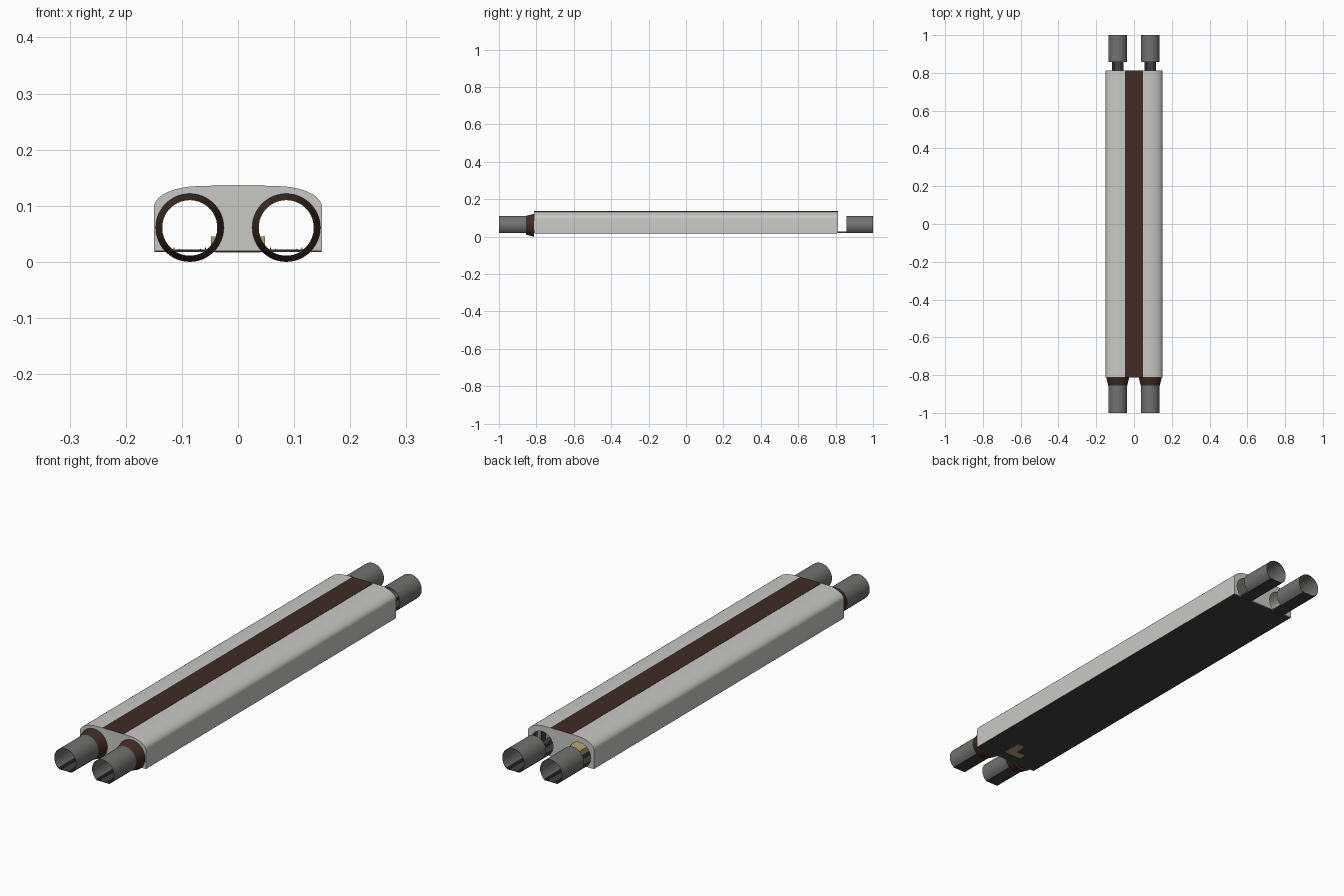
import bpy, bmesh, math

if "Cube" in bpy.data.objects:
    bpy.data.objects.remove(bpy.data.objects["Cube"])

CX, CZ, R = 0.086, 0.061, 0.050      # tube centre and radius
FLOOR = 0.021                        # level of the flat floor
END = 0.812                          # half length of the station hall


def material(name, rgb):
    m = bpy.data.materials.new(name)
    m.diffuse_color = (*rgb, 1)
    m.use_nodes = True
    m.node_tree.nodes["Principled BSDF"].inputs["Base Color"].default_value = m.diffuse_color
    return m


LIGHT = material("light_concrete", (0.58, 0.58, 0.56))
GREY = material("tube_grey", (0.165, 0.17, 0.16))
BROWN = material("dark_brown", (0.052, 0.025, 0.018))
DARK = material("floor_charcoal", (0.05, 0.05, 0.052))
TAN = material("platform_tan", (0.50, 0.37, 0.16))
STEEL = material("rail_steel", (0.09, 0.09, 0.095))


def finish(name, bm, mat, smooth=True):
    bmesh.ops.recalc_face_normals(bm, faces=bm.faces)
    me = bpy.data.meshes.new(name)
    bm.to_mesh(me)
    bm.free()
    me.materials.append(mat)
    ob = bpy.data.objects.new(name, me)
    bpy.context.collection.objects.link(ob)
    if smooth:
        bpy.ops.object.select_all(action='DESELECT')
        ob.select_set(True)
        bpy.context.view_layer.objects.active = ob
        bpy.ops.object.shade_smooth_by_angle(angle=math.radians(30))
    return ob


def prism(name, outline, y0, y1, mat, smooth=True):
    """Extrude an (x, z) outline along y."""
    bm = bmesh.new()
    face = bm.faces.new([bm.verts.new((x, y0, z)) for x, z in outline])
    out = bmesh.ops.extrude_face_region(bm, geom=[face])
    verts = [g for g in out["geom"] if isinstance(g, bmesh.types.BMVert)]
    bmesh.ops.translate(bm, verts=verts, vec=(0, y1 - y0, 0))
    return finish(name, bm, mat, smooth)


def box(name, x0, x1, y0, y1, z0, z1, mat):
    return prism(name, [(x0, z0), (x1, z0), (x1, z1), (x0, z1)], y0, y1, mat, False)


def arch(cx, r, z_cut, n=32):
    """Circle cut flat at z_cut, from its right foot over the top to its left."""
    a = math.asin((z_cut - CZ) / r)
    return [(cx + r * math.cos(a + (math.pi - 2 * a) * i / n),
             CZ + r * math.sin(a + (math.pi - 2 * a) * i / n)) for i in range(n + 1)]


def hall(t=0.0, n=10):
    """Hall outline from right foot over the roof to left foot, inset by t."""
    right = [(0.150 - t, 0.019)]
    for i in range(n + 1):
        a = math.pi / 2 * i / n
        right.append((0.070 + (0.080 - t) * math.cos(a), 0.097 + (0.038 - t) * math.sin(a)))
    return right + [(-x, z) for x, z in reversed(right)]


# station hall: shell, end walls with tube openings, roof strip, floor
prism("hall_shell", hall() + hall(0.004)[::-1], -END, END, LIGHT)
openings = arch(-CX, R, 0.019)[::-1] + arch(CX, R, 0.019)[::-1]
wall = hall() + openings
prism("front_wall", wall, -END - 0.001, -END + 0.004, LIGHT)
prism("back_wall", wall, END - 0.004, END + 0.001, LIGHT)
box("roof_strip", -0.048, 0.048, -END, END, 0.134, 0.136, BROWN)
box("hall_floor", -0.149, 0.149, -END + 0.004, END - 0.004, 0.018, FLOOR, DARK)

# island platform, and its stair well showing under the floor
box("platform", -0.048, 0.048, -END + 0.01, END - 0.01, FLOOR, 0.045, TAN)
box("stair_well_base", -0.040, 0.040, -0.765, -0.735, 0.0165, 0.018, TAN)
box("stair_well_side", 0.005, 0.040, -0.735, -0.685, 0.0165, 0.018, TAN)

for side, cx in (("left", -CX), ("right", CX)):
    # open tube ends
    ring = arch(cx, R, 0.020) + arch(cx, R - 0.001, 0.020)[::-1]
    prism(side + "_front_tube", ring, -1.0, -END, GREY)
    prism(side + "_back_tube", ring, 0.858, 1.0, GREY)

    # track bed and rails, full length
    box(side + "_track_bed", cx - 0.029, cx + 0.029, -1.0, 1.0, 0.0195, FLOOR + 0.0007, DARK)
    for i, (dx, h) in enumerate(((-0.028, 0.0275), (-0.019, 0.0245),
                                 (0.019, 0.0245), (0.028, 0.0275))):
        prism(f"{side}_rail_{i + 1}",
              [(cx + dx - 0.0015, FLOOR), (cx + dx + 0.0015, FLOOR), (cx + dx, h)],
              -1.0, 1.0, STEEL, False)

    # flared front collar
    bm = bmesh.new()
    n = 48
    loops = []
    for r, y in ((R, -0.856), (0.061, -END), (R, -END)):
        loops.append([bm.verts.new((cx + r * math.cos(2 * math.pi * i / n), y,
                                    CZ + r * math.sin(2 * math.pi * i / n)))
                      for i in range(n)])
    for a, b in zip(loops, loops[1:] + loops[:1]):
        for i in range(n):
            j = (i + 1) % n
            bm.faces.new((a[i], a[j], b[j], b[i]))
    finish(side + "_front_collar", bm, BROWN)

    # dark ribbed lining on the inside of the outer wall
    s = 1 if cx > 0 else -1
    for i in range(28):
        y = -0.79 + i * 0.0575
        xs = sorted((s * 0.143, s * 0.1465))
        box(f"{side}_wall_panel_{i + 1}", xs[0], xs[1], y, y + 0.03, FLOOR, 0.095, DARK)
